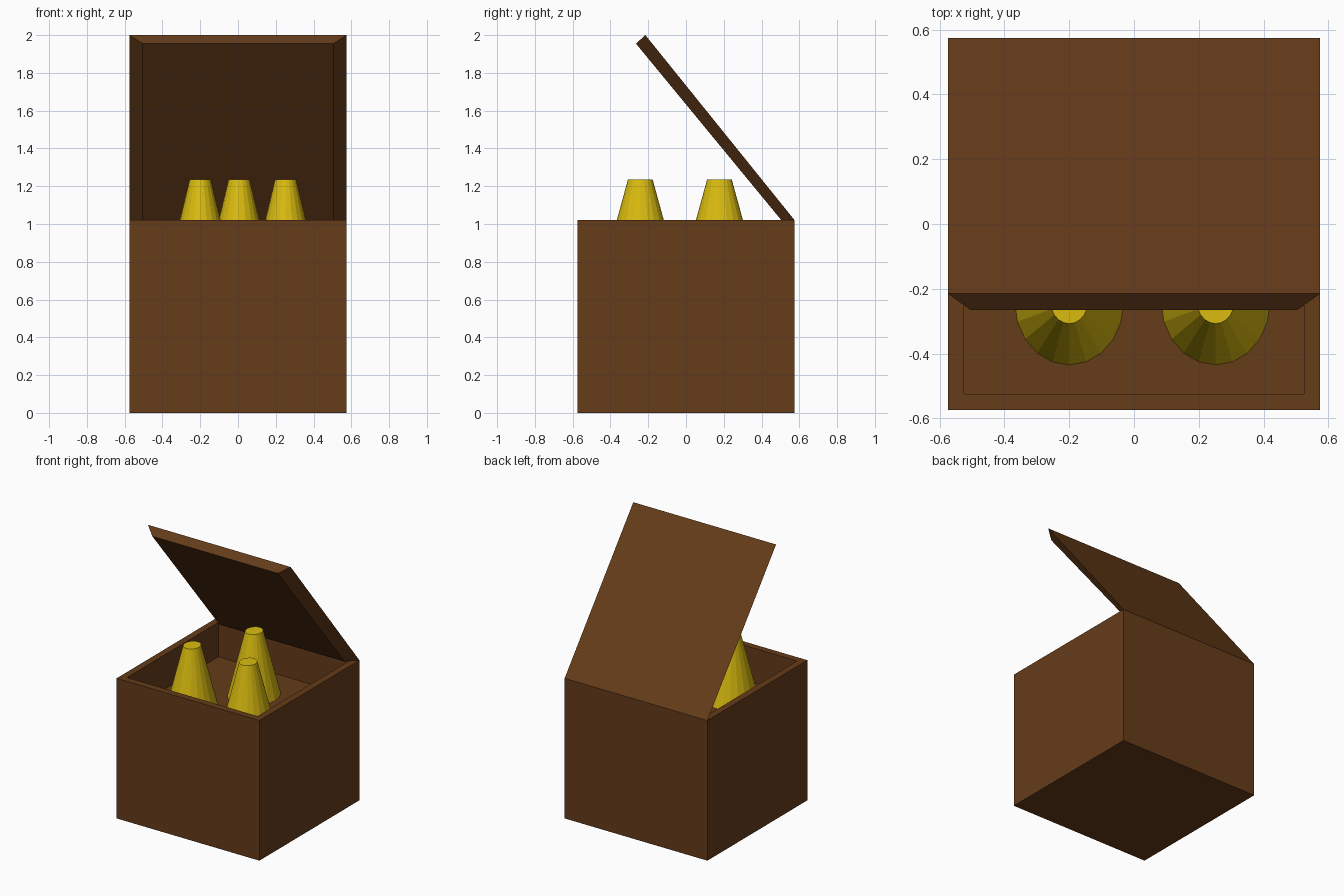
import bpy, bmesh
from mathutils import Matrix

if "Cube" in bpy.data.objects:
    bpy.data.objects.remove(bpy.data.objects["Cube"])

OUT, INN, RIM, FLOOR = 0.575, 0.505, 1.02, 0.77


def material(name, color):
    m = bpy.data.materials.new(name)
    m.diffuse_color = color
    m.use_nodes = True
    m.node_tree.nodes["Principled BSDF"].inputs["Base Color"].default_value = m.diffuse_color
    return m


def finish(bm, name, mat):
    bmesh.ops.recalc_face_normals(bm, faces=bm.faces)
    me = bpy.data.meshes.new(name)
    bm.to_mesh(me)
    bm.free()
    ob = bpy.data.objects.new(name, me)
    bpy.context.collection.objects.link(ob)
    me.materials.append(mat)
    return ob


wood = material("wood", (0.13, 0.045, 0.01, 1))
yellow = material("yellow", (0.70, 0.50, 0.005, 1))

# Box: cube with the top inset to a rim and pushed down to the inner floor
bm = bmesh.new()
bmesh.ops.create_cube(bm, size=1, matrix=Matrix.Translation((0, 0, RIM / 2))
                      @ Matrix.Diagonal((2 * OUT, 2 * OUT, RIM, 1)))
bm.normal_update()
top = max(bm.faces, key=lambda f: f.calc_center_median().z)
bmesh.ops.inset_region(bm, faces=[top], thickness=OUT - INN)
well = bmesh.ops.extrude_discrete_faces(bm, faces=[top])["faces"][0]
bmesh.ops.translate(bm, verts=well.verts, vec=(0, 0, FLOOR - RIM))
finish(bm, "box", wood)

# Lid: mitred back rim strip swept up and forward
bm = bmesh.new()
rings = []
for y_out, z_out, y_in, z_in in ((OUT, RIM, INN, RIM), (-0.215, 2.0, -0.265, 1.955)):
    rings.append([bm.verts.new(p) for p in (
        (-OUT, y_out, z_out), (OUT, y_out, z_out), (INN, y_in, z_in), (-INN, y_in, z_in))])
low, high = rings
bm.faces.new(low)
bm.faces.new(high)
for i in range(4):
    j = (i + 1) % 4
    bm.faces.new((low[i], low[j], high[j], high[i]))
finish(bm, "lid", wood)

# Three tapered cones standing inside, slightly deeper than wide
HEIGHT = 1.235 - FLOOR
for i, (x, y) in enumerate(((-0.2, -0.242), (0.252, -0.242), (0.006, 0.177))):
    bm = bmesh.new()
    bmesh.ops.create_cone(bm, cap_ends=True, segments=20, radius1=0.168, radius2=0.057,
                          depth=HEIGHT,
                          matrix=Matrix.Translation((x, y, FLOOR + HEIGHT / 2))
                          @ Matrix.Diagonal((1, 1.15, 1, 1)))
    finish(bm, f"cone_{i + 1}", yellow)
